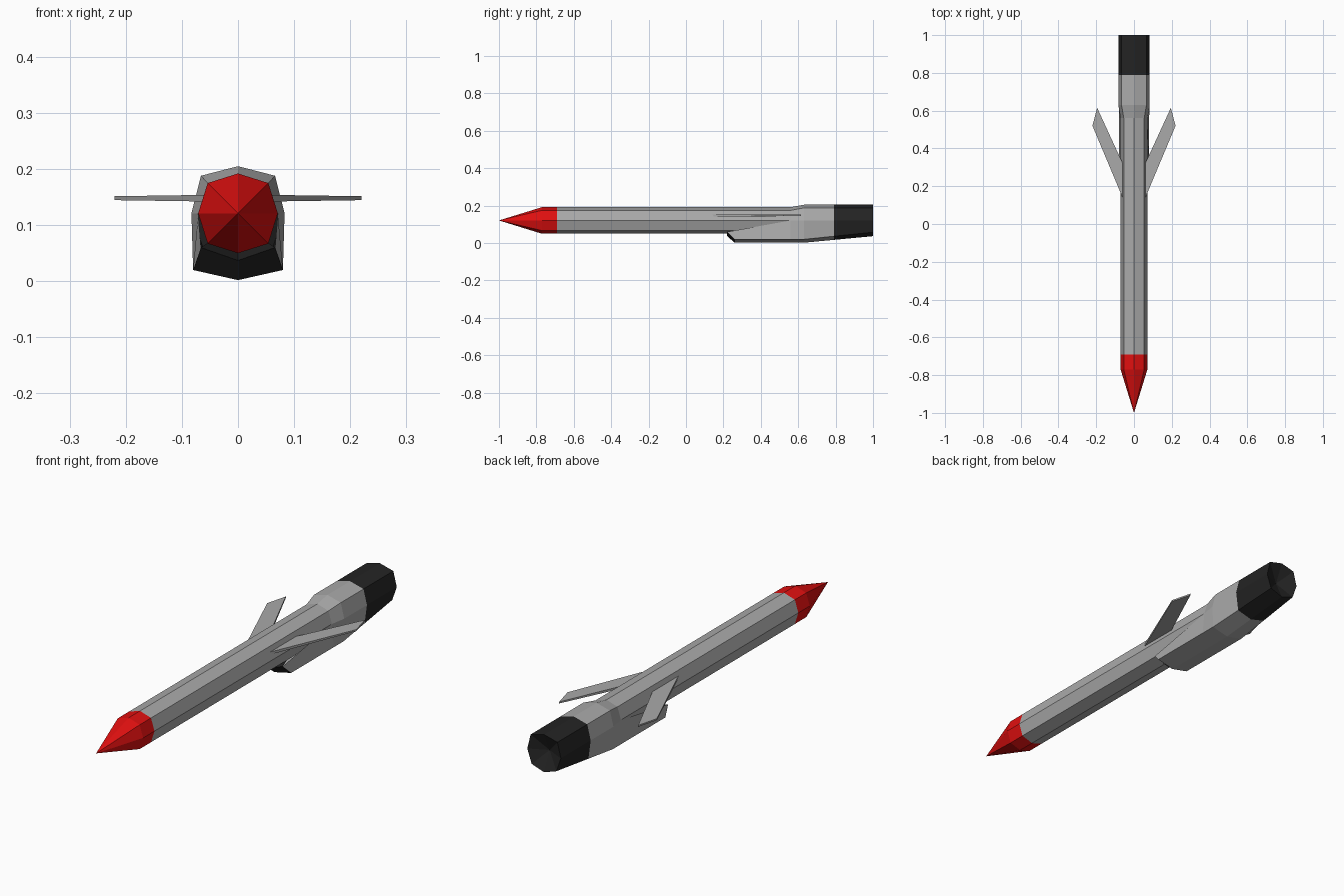
import bpy, bmesh

if "Cube" in bpy.data.objects:
    bpy.data.objects.remove(bpy.data.objects["Cube"])


def material(name, rgb):
    m = bpy.data.materials.new(name)
    m.diffuse_color = (*rgb, 1)
    m.use_nodes = True
    m.node_tree.nodes["Principled BSDF"].inputs["Base Color"].default_value = m.diffuse_color
    return m


GREY = material("grey", (0.40, 0.40, 0.40))
RED = material("red", (0.75, 0.005, 0.005))
BLACK = material("black", (0.017, 0.017, 0.017))


def make(name, verts, faces, mats, rule=lambda c: 0):
    """Mesh object whose face material is chosen by face centre."""
    bm = bmesh.new()
    vs = [bm.verts.new(v) for v in verts]
    for f in faces:
        bm.faces.new([vs[i] for i in f])
    bmesh.ops.remove_doubles(bm, verts=bm.verts[:], dist=1e-5)
    for f in bm.faces:
        f.material_index = rule(f.calc_center_median())
    me = bpy.data.meshes.new(name)
    bm.to_mesh(me)
    bm.free()
    ob = bpy.data.objects.new(name, me)
    for m in mats:
        me.materials.append(m)
    bpy.context.collection.objects.link(ob)
    return ob


def ring(half):
    """Half profile (bottom to top, x >= 0) to a full eight-sided ring."""
    return half + [(-x, z) for x, z in half[-2:0:-1]]


def loft(name, sections, mats, rule):
    verts = [(x, y, z) for y, r in sections for x, z in r]
    faces = []
    for s in range(len(sections) - 1):
        a, b = s * 8, s * 8 + 8
        for i in range(8):
            j = (i + 1) % 8
            faces.append((a + i, b + i, b + j, a + j))
    return make(name, verts, faces, mats, rule)


# Main tube with red pointed nose
tube = ring([(0, .05), (.054, .067), (.071, .121), (.054, .175), (0, .192)])
tip = [(0, .121)] * 8
loft("body", [(-1, tip), (-.77, tube), (-.69, tube), (.56, tube)],
     [GREY, RED], lambda c: 1 if c.y < -.69 - 1e-4 else 0)

# Tail housing, blending from intake and tube to an eight-sided nozzle
start = ring([(0, .002), (.08, .02), (.071, .121), (.054, .175), (0, .192)])
wide = ring([(0, .002), (.08, .02), (.083, .121), (.066, .188), (0, .205)])
end = ring([(0, .037), (.061, .058), (.083, .121), (.066, .188), (0, .205)])
t = (.79 - .63) / (1 - .63)
mid = [(a + (c - a) * t, b + (d - b) * t) for (a, b), (c, d) in zip(wide, end)]
loft("tail_and_nozzle", [(.56, start), (.63, wide), (.79, mid), (1, end), (.96, tip)],
     [GREY, BLACK], lambda c: 1 if c.y > .8 else 0)

# Belly air intake: right half, then mirrored
half = [(.066, .22, .060), (.08, .26, .02), (0, .26, .002), (0, .22, .037),
        (.08, .56, .02), (0, .56, .002), (.071, .56, .121),
        (.054, .27, .068), (0, .27, .05)]
quads = [(0, 3, 2, 1), (1, 4, 6, 0), (2, 5, 4, 1), (0, 7, 8, 3)]
n = len(half)
make("air_intake", half + [(-x, y, z) for x, y, z in half],
     quads + [tuple(i + n for i in reversed(q)) for q in quads],
     [GREY, BLACK], lambda c: 1 if c.y < .28 else 0)

# Swept thin wings
plan = [(.05, .115), (.22, .52), (.195, .615), (.05, .30)]
thick = [.006, .0035, .0035, .006]
for side, s in (("right", 1), ("left", -1)):
    verts = [(s * x, y, .148 - h) for (x, y), h in zip(plan, thick)]
    verts += [(s * x, y, .148 + h) for (x, y), h in zip(plan, thick)]
    faces = [(3, 2, 1, 0), (4, 5, 6, 7)]
    faces += [(i, (i + 1) % 4, (i + 1) % 4 + 4, i + 4) for i in range(4)]
    if s < 0:
        faces = [f[::-1] for f in faces]
    make(side + "_wing", verts, faces, [GREY])
